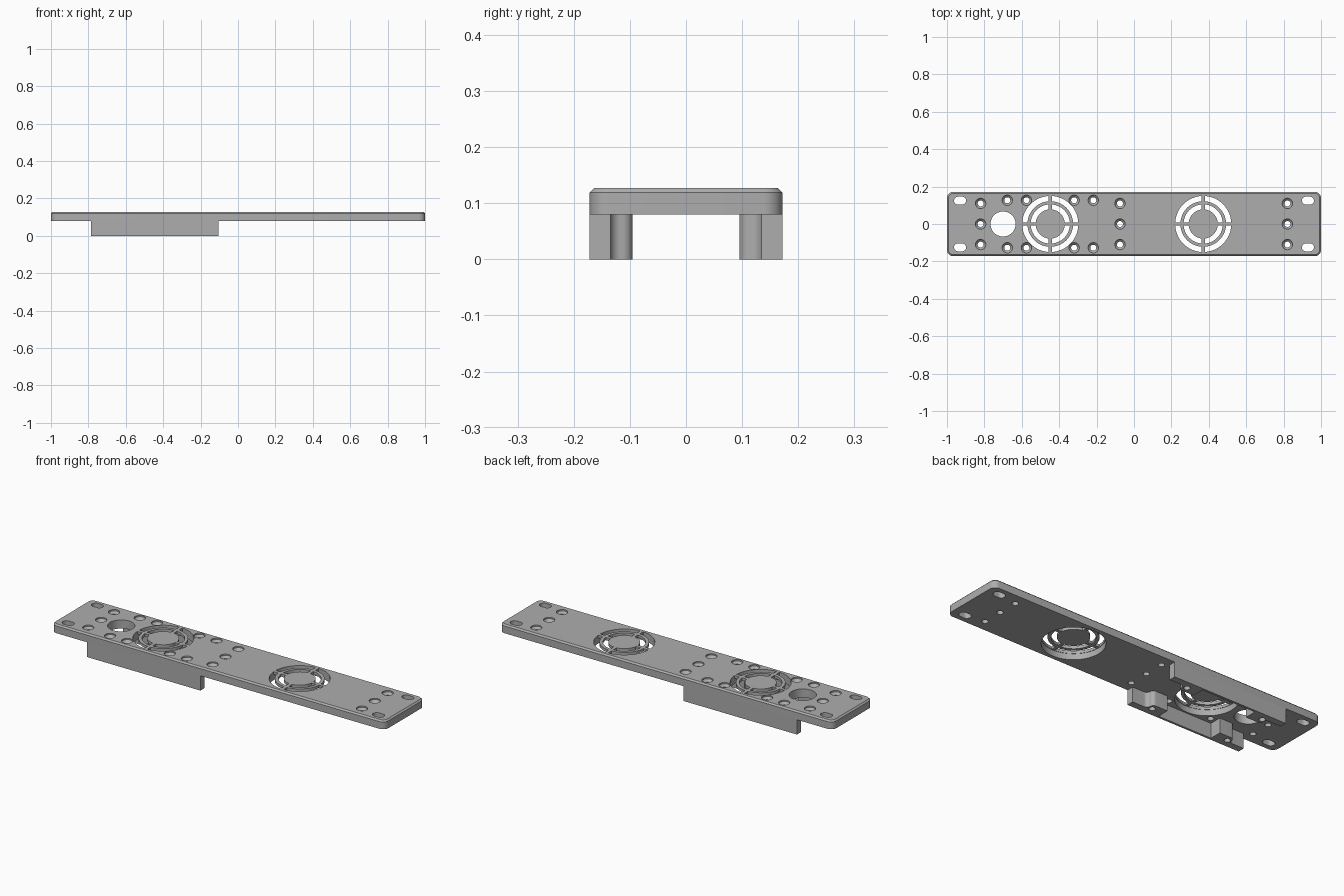
import bpy
import bmesh
from math import sin, cos, pi, asin

cube = bpy.data.objects.get("Cube")
if cube:
    bpy.data.objects.remove(cube, do_unlink=True)

BOTTOM, TOP, HALF_W = 0.08, 0.127, 0.172
FAN_X, SECOND_FAN_X = -0.4475, 0.37

grey = bpy.data.materials.new("plain grey")
grey.use_nodes = True
colour = (0.42, 0.42, 0.42, 1)
grey.diffuse_color = colour
grey.node_tree.nodes["Principled BSDF"].inputs["Base Color"].default_value = colour


def loft(bm, rings):
    """Skin a closed solid through matching rings of points."""
    loops = [[bm.verts.new(p) for p in ring] for ring in rings]
    n = len(loops[0])
    for a, b in zip(loops, loops[1:]):
        for i in range(n):
            j = (i + 1) % n
            bm.faces.new((a[i], a[j], b[j], b[i]))
    bm.faces.new(loops[0][::-1])
    bm.faces.new(loops[-1])


def prism(bm, outline, z0, z1):
    loft(bm, [[(x, y, z) for x, y in outline] for z in (z0, z1)])


def arc(cx, cy, r, a0, a1, n):
    return [(cx + r * cos(a0 + (a1 - a0) * i / n),
             cy + r * sin(a0 + (a1 - a0) * i / n)) for i in range(n + 1)]


def circle(cx, cy, r, n=32):
    return arc(cx, cy, r, 0, 2 * pi, n)[:-1]


def rounded_box(cx, cy, hx, hy, r, n=8):
    points = []
    for k, (sx, sy) in enumerate([(1, 1), (-1, 1), (-1, -1), (1, -1)]):
        points += arc(cx + sx * (hx - r), cy + sy * (hy - r), r,
                      k * pi / 2, (k + 1) * pi / 2, n)
    return points


def make(name, bm):
    bmesh.ops.recalc_face_normals(bm, faces=bm.faces)
    mesh = bpy.data.meshes.new(name)
    bm.to_mesh(mesh)
    bm.free()
    mesh.materials.append(grey)
    ob = bpy.data.objects.new(name, mesh)
    bpy.context.collection.objects.link(ob)
    return ob


def cut(ob, cutter):
    mod = ob.modifiers.new("cut", "BOOLEAN")
    mod.operation, mod.solver, mod.object = "DIFFERENCE", "EXACT", cutter
    bpy.ops.object.select_all(action="DESELECT")
    bpy.context.view_layer.objects.active = ob
    ob.select_set(True)
    bpy.ops.object.modifier_apply(modifier=mod.name)


# Rounded plate with a chamfered top edge
bm = bmesh.new()
loft(bm, [[(x, y, z) for x, y in rounded_box(0, 0, 1 - c, HALF_W - c, 0.034 - c)]
          for z, c in ((BOTTOM, 0), (TOP - 0.008, 0), (TOP, 0.008))])
plate = make("mounting_plate", bm)

# Countersunk screw holes, corner slots and the cable hole
screws = [(x, y) for x in (-0.82, -0.075, 0.82) for y in (-0.11, 0, 0.11)]
screws += [(FAN_X + s * d, t * 0.127)
           for d in (0.1275, 0.23) for s in (-1, 1) for t in (-1, 1)]
bm = bmesh.new()
for x, y in screws:
    loft(bm, [[(px, py, z) for px, py in circle(x, y, r, 24)]
              for r, z in ((0.016, -0.02), (0.016, 0.108), (0.028, 0.12), (0.028, 0.15))])
for x in (-0.93, 0.93):
    for y in (-0.125, 0.125):
        prism(bm, rounded_box(x, y, 0.032, 0.021, 0.0205), 0, 0.2)
prism(bm, circle(-0.7, 0, 0.067, 48), 0, 0.2)
holes = make("hole_cutter", bm)

# Round fan recesses in the underside, leaving a thin grille
bm = bmesh.new()
for x in (FAN_X, SECOND_FAN_X):
    prism(bm, circle(x, 0, 0.152, 64), 0, 0.112)
recesses = make("recess_cutter", bm)

# Grille openings: two rings of arcs split by straight spokes
bm = bmesh.new()
for x in (FAN_X, SECOND_FAN_X):
    for inner, outer, spokes, half in ((0.078, 0.105, 4, 0.009), (0.122, 0.15, 4, 0.009)):
        step = 2 * pi / spokes
        for k in range(spokes):
            gi, go = asin(half / inner), asin(half / outer)
            outline = arc(x, 0, outer, k * step + go, (k + 1) * step - go, 14)
            outline += arc(x, 0, inner, (k + 1) * step - gi, k * step + gi, 14)
            prism(bm, outline, 0.05, 0.2)
slots = make("grille_cutter", bm)

for cutter in (holes, recesses, slots):
    cut(plate, cutter)

# Side rails: thin beside the fan, with S-curved bosses round the screws
half_profile = [(0.34, HALF_W), (0.34, 0.135)]
half_profile += arc(0.27, 0.115, 0.02, pi / 2, pi, 8)
half_profile += arc(0.23, 0.115, 0.02, 0, -pi / 2, 8)
half_profile += [(0.16, 0.095), (0.16, 0.16)]
rails = []
for name, side in (("front_rail", -1), ("back_rail", 1)):
    outline = [(FAN_X + 0.0025 + x, side * y) for x, y in half_profile]
    outline += [(FAN_X + 0.0025 - x, side * y) for x, y in reversed(half_profile)]
    bm = bmesh.new()
    prism(bm, outline, 0, BOTTOM)
    rail = make(name, bm)
    cut(rail, holes)
    rails.append(rail)

for cutter in (holes, recesses, slots):
    bpy.data.objects.remove(cutter, do_unlink=True)

for ob in [plate] + rails:
    bpy.ops.object.select_all(action="DESELECT")
    bpy.context.view_layer.objects.active = ob
    ob.select_set(True)
    bpy.ops.object.shade_smooth_by_angle(angle=pi / 6)
